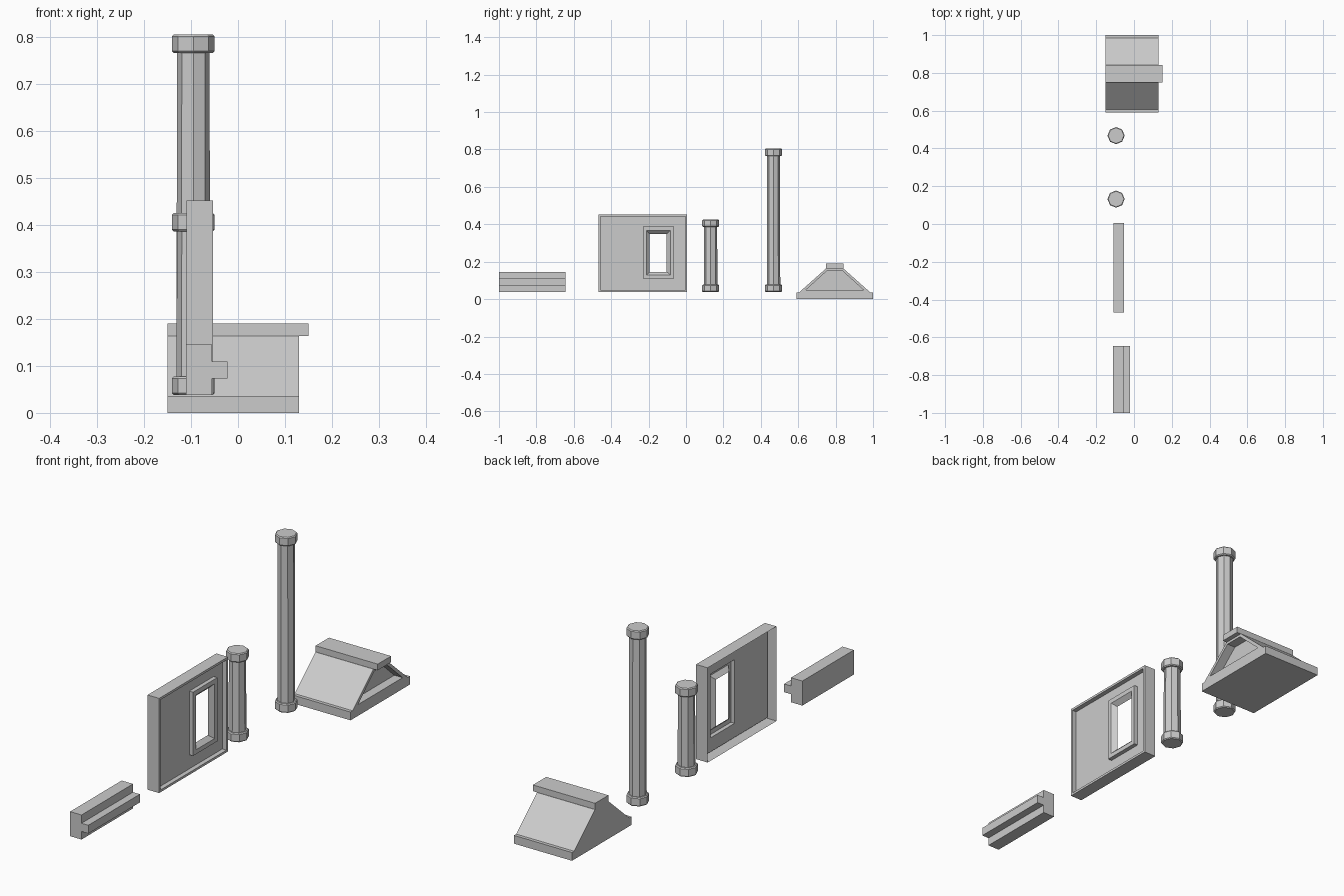
import bpy, bmesh, math

if "Cube" in bpy.data.objects:
    bpy.data.objects.remove(bpy.data.objects["Cube"])


def loft(name, rings, start=True, end=True):
    """Bridge successive point rings with quads, optionally capping the ends."""
    bm = bmesh.new()
    loops = [[bm.verts.new(p) for p in ring] for ring in rings]
    for a, b in zip(loops, loops[1:]):
        n = len(a)
        for i in range(n):
            j = (i + 1) % n
            bm.faces.new((a[i], a[j], b[j], b[i]))
    if start:
        bm.faces.new(loops[0][::-1])
    if end:
        bm.faces.new(loops[-1])
    bmesh.ops.recalc_face_normals(bm, faces=bm.faces)
    mesh = bpy.data.meshes.new(name)
    bm.to_mesh(mesh)
    bm.free()
    obj = bpy.data.objects.new(name, mesh)
    bpy.context.collection.objects.link(obj)
    return obj


def box(name, x0, x1, y0, y1, z0, z1):
    return loft(name, [rect(x, y0, y1, z0, z1) for x in (x0, x1)])


def rect(x, y0, y1, z0, z1):
    return [(x, y0, z0), (x, y1, z0), (x, y1, z1), (x, y0, z1)]


def column(name, y, top, x=-0.095, z0=0.038):
    # Octagonal shaft with chamfered foot and head
    c, cap, R = 0.004, 0.039, 0.0455
    profile = [(R - c, z0), (R, z0 + c), (R, z0 + cap - c), (R - c, z0 + cap),
               (0.036, z0 + cap), (0.0345, top - cap),
               (R - c, top - cap), (R, top - cap + c), (R, top - c), (R - c, top)]
    angles = [math.pi / 4 * i for i in range(8)]
    loft(name, [[(x + r * math.cos(a), y + r * math.sin(a), z) for a in angles]
                for r, z in profile])


# Rail with a projecting rib
rail = [(-0.11, 0.038), (-0.055, 0.038), (-0.055, 0.073), (-0.022, 0.073),
        (-0.022, 0.109), (-0.055, 0.109), (-0.055, 0.145), (-0.11, 0.145)]
loft("rail", [[(x, y, z) for x, z in rail] for y in (-1.0, -0.645)])

# Open-backed wall panel: rim, recessed field, raised window surround, opening
outer = (-0.468, 0.006, 0.038, 0.451)
field = (-0.458, -0.004, 0.048, 0.441)
frame = (-0.231, -0.064, 0.109, 0.387)
lip = (-0.212, -0.083, 0.128, 0.367)
hole = (-0.194, -0.103, 0.146, 0.349)
loft("window_wall", [rect(-0.109, *outer), rect(-0.053, *outer),
                     rect(-0.053, *field), rect(-0.073, *field),
                     rect(-0.073, *frame), rect(-0.055, *frame),
                     rect(-0.055, *lip), rect(-0.073, *hole)],
     start=False, end=False)

# Columns
column("short_column", 0.132, 0.425)
column("tall_column", 0.468, 0.804)

# Roof: base slab, pitched body with recessed gable, ridge cap
box("roof_base", -0.15, 0.13, 0.59, 1.0, 0.0, 0.036)


def gable(x, low, high, z0, z1, mid=0.795):
    return [(x, mid - low, z0), (x, mid + low, z0),
            (x, mid + high, z1), (x, mid - high, z1)]


pitch = (0.19, 0.047, 0.036, 0.163)
inset = (0.154, 0.04, 0.049, 0.152)
loft("roof_body", [gable(-0.15, *pitch), gable(0.13, *pitch),
                   gable(0.13, *inset), gable(0.09, *inset)])
box("ridge_cap", -0.15, 0.15, 0.749, 0.841, 0.163, 0.19)
